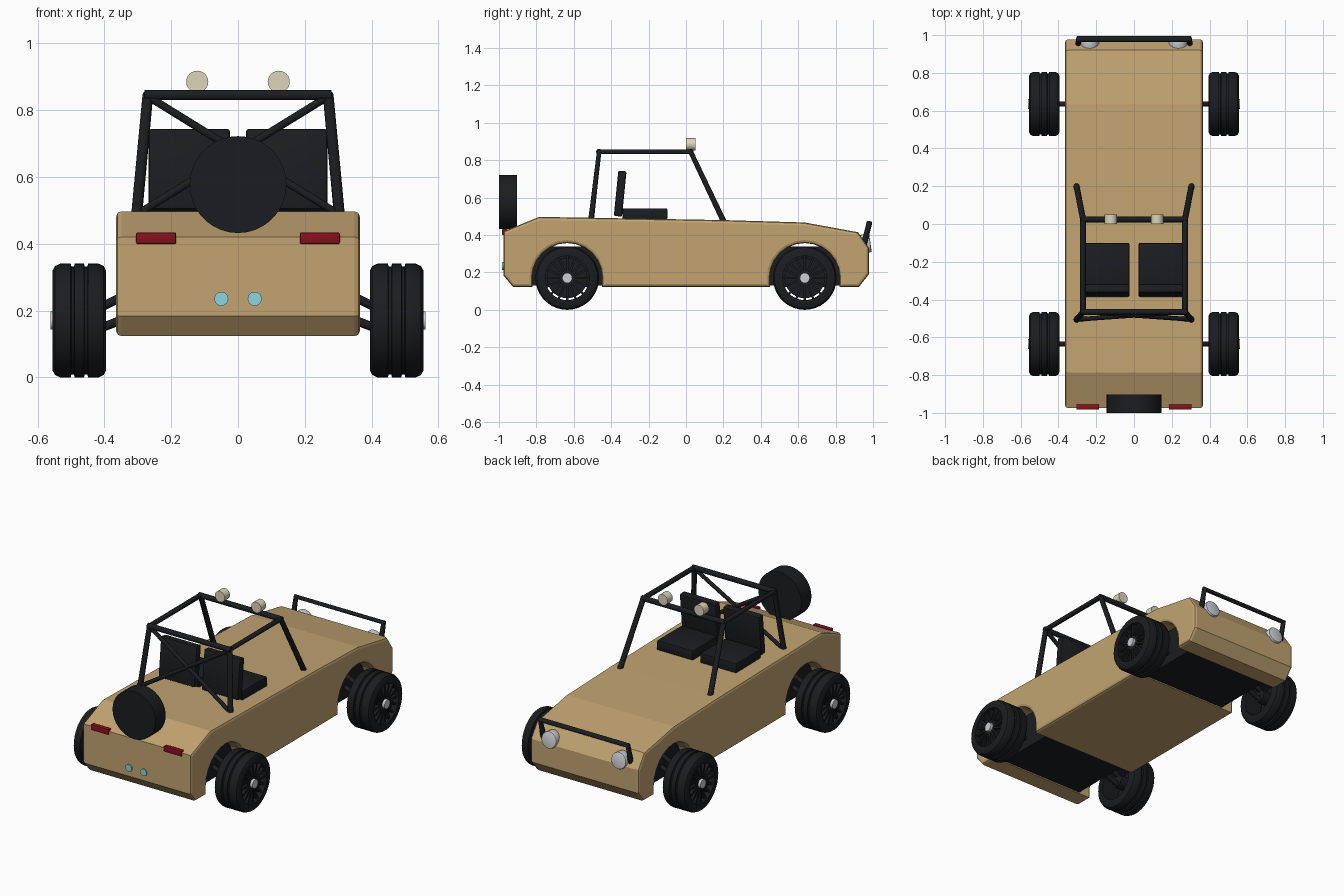
import bpy, bmesh
from math import cos, sin, pi
from mathutils import Vector, Matrix

if "Cube" in bpy.data.objects:
    bpy.data.objects.remove(bpy.data.objects["Cube"])


def material(name, rgb):
    m = bpy.data.materials.new(name)
    m.diffuse_color = (*rgb, 1)
    m.use_nodes = True
    m.node_tree.nodes["Principled BSDF"].inputs["Base Color"].default_value = m.diffuse_color
    return m


TAN = material("tan_paint", (0.54, 0.37, 0.165))
BLACK = material("black", (0.011, 0.012, 0.014))
RED = material("red_lens", (0.24, 0.006, 0.012))
CYAN = material("cyan_lens", (0.27, 0.66, 0.74))
CREAM = material("cream_lens", (0.72, 0.66, 0.50))
SILVER = material("silver", (0.60, 0.62, 0.66))


def finish(name, bm, mat, smooth=True):
    bmesh.ops.recalc_face_normals(bm, faces=bm.faces)
    me = bpy.data.meshes.new(name)
    bm.to_mesh(me)
    bm.free()
    ob = bpy.data.objects.new(name, me)
    bpy.context.collection.objects.link(ob)
    me.materials.append(mat)
    if smooth:
        bpy.ops.object.select_all(action='DESELECT')
        bpy.context.view_layer.objects.active = ob
        ob.select_set(True)
        bpy.ops.object.shade_smooth_by_angle(angle=0.6)
    return ob


def box(name, lo, hi, mat, bevel=0.0, tilt=0.0):
    lo, hi = Vector(lo), Vector(hi)
    bm = bmesh.new()
    bmesh.ops.create_cube(bm, size=1)
    bmesh.ops.scale(bm, vec=hi - lo, verts=bm.verts)
    if bevel:
        bmesh.ops.bevel(bm, geom=bm.edges[:], offset=bevel, segments=2,
                        profile=0.5, affect='EDGES')
    bmesh.ops.transform(bm, matrix=Matrix.Translation((lo + hi) / 2)
                        @ Matrix.Rotation(tilt, 4, 'X'), verts=bm.verts)
    return finish(name, bm, mat)


def cylinder(name, a, b, r, mat, sides=32, bevel=0.0):
    a, b = Vector(a), Vector(b)
    bm = bmesh.new()
    bmesh.ops.create_cone(bm, cap_ends=True, segments=sides, radius1=r,
                          radius2=r, depth=(b - a).length)
    if bevel:
        rim = [e for e in bm.edges if abs(e.verts[0].co.z - e.verts[1].co.z) < 1e-5]
        bmesh.ops.bevel(bm, geom=rim, offset=bevel, segments=2,
                        profile=0.5, affect='EDGES')
    rot = (b - a).to_track_quat('Z', 'Y').to_matrix().to_4x4()
    bmesh.ops.transform(bm, matrix=Matrix.Translation((a + b) / 2) @ rot, verts=bm.verts)
    return finish(name, bm, mat)


def tube(name, points, r, mat=BLACK):
    cu = bpy.data.curves.new(name, 'CURVE')
    cu.dimensions = '3D'
    cu.bevel_depth, cu.bevel_resolution, cu.use_fill_caps = r, 3, True
    sp = cu.splines.new('POLY')
    sp.points.add(len(points) - 1)
    for p, co in zip(sp.points, points):
        p.co = (*co, 1)
    cu.materials.append(mat)
    ob = bpy.data.objects.new(name, cu)
    bpy.context.collection.objects.link(ob)
    bpy.ops.object.select_all(action='DESELECT')
    bpy.context.view_layer.objects.active = ob
    ob.select_set(True)
    bpy.ops.object.convert(target='MESH')
    bpy.ops.object.shade_smooth_by_angle(angle=0.8)


# Body: side profile with two wheel arches, extruded across and chamfered
WY, WR = 0.635, 0.17


def arch(cy):
    arc = [(cy + 0.187 * cos(pi * i / 12), 0.17 + 0.187 * sin(pi * i / 12)) for i in range(13)]
    return [(cy + 0.187, 0.123)] + arc + [(cy - 0.187, 0.123)]


profile = [(-0.975, 0.42), (-0.785, 0.497), (0.2, 0.48), (0.635, 0.467), (0.92, 0.415),
           (0.978, 0.33), (0.978, 0.19), (0.925, 0.123)]
profile += arch(WY) + arch(-WY) + [(-0.925, 0.123), (-0.975, 0.183)]
bm = bmesh.new()
side = bm.faces.new([bm.verts.new((-0.365, y, z)) for y, z in profile])
new = bmesh.ops.extrude_face_region(bm, geom=[side])['geom']
bmesh.ops.translate(bm, vec=(0.73, 0, 0), verts=[g for g in new if isinstance(g, bmesh.types.BMVert)])
outline = [e for e in bm.edges if abs(e.verts[0].co.x - e.verts[1].co.x) < 1e-5]
bmesh.ops.bevel(bm, geom=outline, offset=0.016, segments=2, profile=0.5, affect='EDGES')
finish("body", bm, TAN, smooth=False)

# Dark chassis blocks filling the middle of the wheel arches
for tag, s in (("rear", 1), ("front", -1)):
    box(f"{tag}_chassis_block", (-0.28, s * WY - 0.187, 0.13),
        (0.28, s * WY + 0.187, 0.34), BLACK)

# Wheels: turned tyre with grooves, finned rim, hub and two suspension arms
tyre = [(-0.08, 0.118), (-0.08, 0.150), (-0.073, 0.163), (-0.058, 0.17), (-0.026, 0.17),
        (-0.024, 0.162), (-0.016, 0.162), (-0.014, 0.17), (0.014, 0.17), (0.016, 0.162),
        (0.024, 0.162), (0.026, 0.17), (0.058, 0.17), (0.073, 0.163), (0.08, 0.150), (0.08, 0.118)]
for sx in (-1, 1):
    for sy in (-1, 1):
        tag = ("left" if sx < 0 else "right") + ("_front" if sy < 0 else "_rear")
        c = Vector((sx * 0.475, sy * WY, WR))
        bm = bmesh.new()
        rings = [[bm.verts.new(c + Vector((x, r * cos(2 * pi * i / 36), r * sin(2 * pi * i / 36))))
                  for i in range(36)] for x, r in tyre]
        for k, ring in enumerate(rings):
            nxt = rings[(k + 1) % len(rings)]
            for i in range(36):
                j = (i + 1) % 36
                bm.faces.new((ring[i], ring[j], nxt[j], nxt[i]))
        finish(f"{tag}_tyre", bm, BLACK)

        def out(d):
            return c + Vector((sx * d, 0, 0))
        cylinder(f"{tag}_rim_disc", out(0.035), out(0.05), 0.108, BLACK)
        bm = bmesh.new()
        for i in range(16):
            m = (Matrix.Translation(out(0.053)) @ Matrix.Rotation(2 * pi * i / 16, 4, 'X')
                 @ Matrix.Translation((0, 0, 0.07)) @ Matrix.Diagonal((0.034, 0.012, 0.10, 1)))
            bmesh.ops.create_cube(bm, size=1, matrix=m)
        finish(f"{tag}_rim_spokes", bm, BLACK)
        cylinder(f"{tag}_hub", out(-0.07), out(0.07), 0.04, BLACK)
        cylinder(f"{tag}_hub_cap", out(0.06), out(0.086), 0.027, SILVER, 20)
        for part, z0, z1 in (("upper", 0.29, 0.20), ("lower", 0.21, 0.14)):
            tube(f"{tag}_{part}_arm", [(sx * 0.25, c.y, z0), (sx * 0.43, c.y, z1)], 0.014)

# Roll cage: side rails, cross bars and crossed rear braces
for tag, s in (("left", -1), ("right", 1)):
    tube(f"{tag}_cage_rail", [(s * 0.305, -0.508, 0.475), (s * 0.27, -0.465, 0.845),
                              (s * 0.27, 0.025, 0.845), (s * 0.305, 0.205, 0.465)], 0.016)
    tube(f"{tag}_cage_brace", [(s * 0.265, -0.465, 0.838), (-s * 0.298, -0.505, 0.49)], 0.012)
for tag, y in (("rear", 0.025), ("front", -0.465)):
    tube(f"{tag}_cage_crossbar", [(-0.28, y, 0.845), (0.28, y, 0.845)], 0.016)

# Spare wheel
cylinder("spare_wheel", (0, -1, 0.577), (0, -0.903, 0.577), 0.145, BLACK, 36)

# Bar at the +y end
tube("bumper_bar", [(-0.295, 0.95, 0.345), (-0.295, 0.98, 0.465),
                    (0.295, 0.98, 0.465), (0.295, 0.95, 0.345)], 0.016)

# Seats and all lights, one set per side
for tag, s in (("left", -1), ("right", 1)):
    x0, x1 = sorted((s * 0.024, s * 0.268))
    box(f"{tag}_seat_cushion", (x0, -0.34, 0.48), (x1, -0.1, 0.543), BLACK, 0.008)
    box(f"{tag}_seat_back", (x0, -0.374, 0.5), (x1, -0.33, 0.743), BLACK, 0.008, tilt=-0.1)
    x0, x1 = sorted((s * 0.185, s * 0.305))
    box(f"{tag}_tail_light", (x0, -0.983, 0.399), (x1, -0.955, 0.434), RED, 0.005)
    cylinder(f"{tag}_small_lamp", (s * 0.05, -0.983, 0.235), (s * 0.05, -0.96, 0.235), 0.021, CYAN, 24)
    cylinder(f"{tag}_roof_lamp", (s * 0.122, 0, 0.885), (s * 0.122, 0.05, 0.885), 0.033, CREAM, 24)
    cylinder(f"{tag}_headlight", (s * 0.235, 0.93, 0.35), (s * 0.235, 0.986, 0.358), 0.05, SILVER, 24, 0.006)
